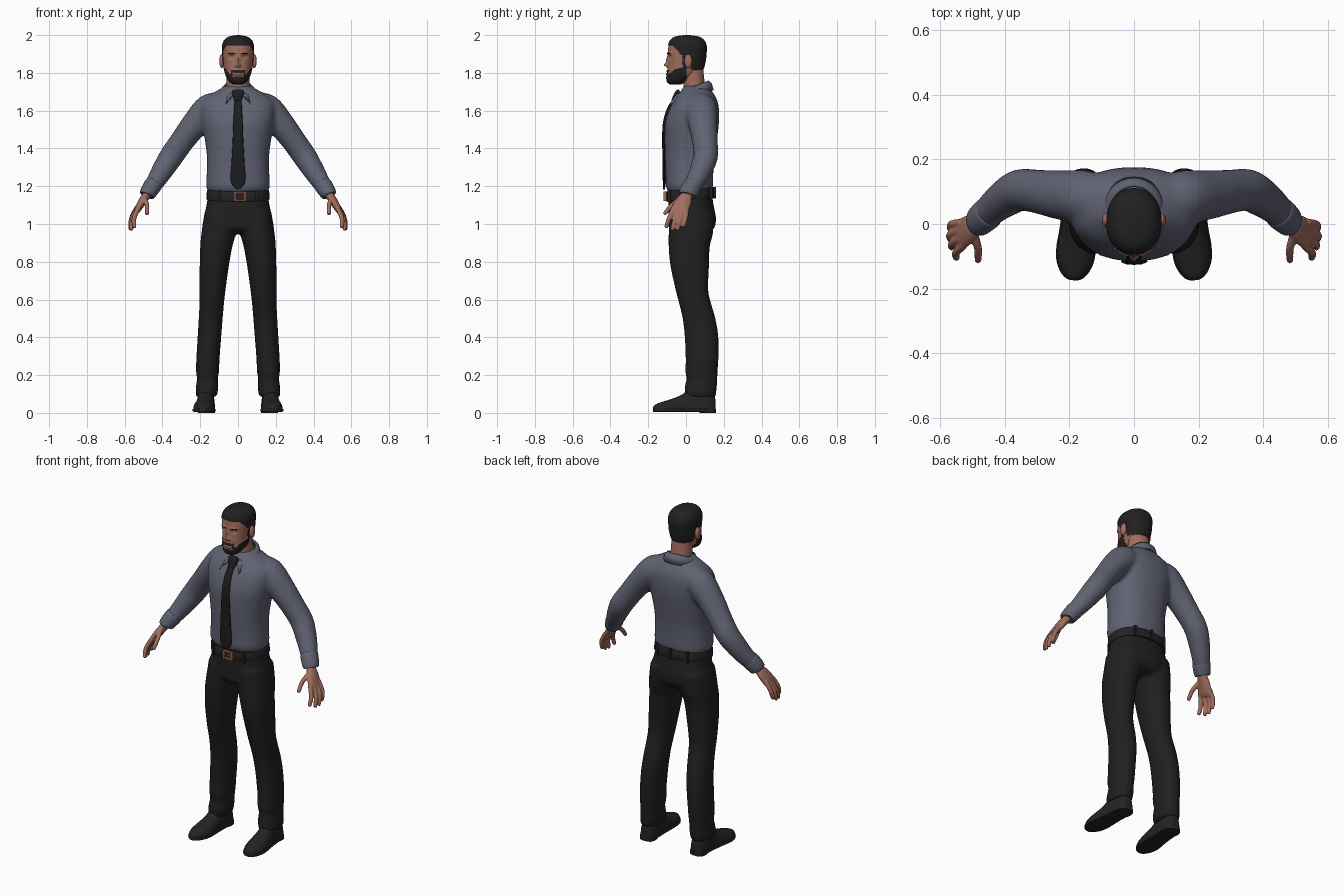
import bpy, bmesh, math
from mathutils import Vector

if "Cube" in bpy.data.objects:
    bpy.data.objects.remove(bpy.data.objects["Cube"])


def material(name, rgb):
    m = bpy.data.materials.new(name)
    m.diffuse_color = (*rgb, 1)
    m.use_nodes = True
    m.node_tree.nodes["Principled BSDF"].inputs["Base Color"].default_value = m.diffuse_color
    return m


SKIN = material("skin", (.36, .155, .11))
HAIR = material("hair black", (.015, .015, .016))
SHIRT = material("shirt grey blue", (.118, .124, .17))
CLOTH = material("trouser black", (.014, .014, .014))
LEATHER = material("leather black", (.018, .017, .017))
TIE = material("tie black", (.012, .012, .014))
COPPER = material("buckle copper", (.36, .15, .09))
LIP = material("lip", (.28, .105, .085))
EYE = material("eye", (.3, .27, .25))


def sample(rows, k):
    """Catmull-Rom interpolation of rows, k steps per span."""
    out = []
    for i in range(len(rows) - 1):
        q = [rows[max(0, min(len(rows) - 1, i + d))] for d in (-1, 0, 1, 2)]
        for j in range(k):
            t = j / k
            out.append([.5 * (2 * b + (c - a) * t + (2*a - 5*b + 4*c - d) * t*t
                              + (3*b - a - 3*c + d) * t**3) for a, b, c, d in zip(*q)])
    return out + [list(rows[-1])]


def tube(bm, rows, n=32, k=4, p=2.0, ref=None):
    """Loft of (x, y, z, a, b) rows; level rings unless ref gives the wide axis."""
    pts = sample(rows, k)
    rings = []
    for i, (x, y, z, a, b) in enumerate(pts):
        u, v = Vector((1, 0, 0)), Vector((0, 1, 0))
        if ref:
            t = Vector(pts[min(i + 1, len(pts) - 1)][:3]) - Vector(pts[max(i - 1, 0)][:3])
            t.normalize()
            u = Vector(ref)
            u = (u - t * u.dot(t)).normalized()
            v = t.cross(u)
        ring = []
        for j in range(n):
            c, s = math.cos(math.tau * j / n), math.sin(math.tau * j / n)
            c = math.copysign(abs(c) ** (2 / p), c)
            s = math.copysign(abs(s) ** (2 / p), s)
            ring.append(bm.verts.new(Vector((x, y, z)) + u * a * c + v * b * s))
        rings.append(ring)
    for r, q in zip(rings, rings[1:]):
        for j in range(n):
            bm.faces.new((r[j], r[(j + 1) % n], q[(j + 1) % n], q[j]))
    bm.faces.new(rings[0])
    bm.faces.new(rings[-1])


def layers(rows):
    """(z, x0, x1, y0, y1) bounds to tube rows."""
    return [((x0 + x1) / 2, (y0 + y1) / 2, z, (x1 - x0) / 2, (y1 - y0) / 2)
            for z, x0, x1, y0, y1 in rows]


def flip(rows, s):
    return [(r[0] * s, *r[1:]) for r in rows]


def finish(bm, name, mats, voxel=0, smooth=6, solid=0):
    bmesh.ops.recalc_face_normals(bm, faces=bm.faces)
    me = bpy.data.meshes.new(name)
    bm.to_mesh(me)
    bm.free()
    ob = bpy.data.objects.new(name, me)
    bpy.context.collection.objects.link(ob)
    for m in mats:
        me.materials.append(m)
    bpy.ops.object.select_all(action='DESELECT')
    ob.select_set(True)
    bpy.context.view_layer.objects.active = ob
    bpy.ops.object.shade_smooth_by_angle(angle=math.radians(45))
    if voxel:
        r = ob.modifiers.new("fuse", 'REMESH')
        r.mode, r.voxel_size, r.use_smooth_shade = 'VOXEL', voxel, True
        w = ob.modifiers.new("soften", 'SMOOTH')
        w.factor, w.iterations = .5, smooth
    if solid:
        w = ob.modifiers.new("thickness", 'SOLIDIFY')
        w.thickness, w.offset = solid, 0
    return ob


def box(bm, c, size):
    vs = bmesh.ops.create_cube(bm, size=1)["verts"]
    for v in vs:
        v.co = Vector(c) + Vector([v.co[i] * size[i] for i in range(3)])


def ball(bm, c, r):
    vs = bmesh.ops.create_uvsphere(bm, u_segments=20, v_segments=12, radius=1)["verts"]
    for v in vs:
        v.co = Vector(c) + Vector([v.co[i] * r[i] for i in range(3)])


# Shirt: torso and sleeves fused
torso = [(1.165, .150, -.088, .128), (1.195, .168, -.106, .142), (1.26, .166, -.108, .144),
         (1.35, .164, -.111, .15), (1.45, .176, -.114, .164), (1.53, .19, -.112, .174),
         (1.60, .198, -.092, .175), (1.65, .188, -.066, .167), (1.69, .14, -.036, .147),
         (1.72, .085, -.018, .122), (1.735, .06, -.005, .105)]
sleeve = [(.09, .075, 1.62, .07, .07), (.15, .082, 1.607, .083, .083), (.23, .09, 1.525, .076, .072),
          (.295, .1, 1.44, .068, .065), (.35, .105, 1.362, .065, .064), (.39, .085, 1.30, .061, .059),
          (.43, .055, 1.235, .053, .051), (.468, .018, 1.178, .046, .042)]
bm = bmesh.new()
tube(bm, layers([(z, -x, x, f, b) for z, x, f, b in torso]), n=48, p=2.3)
for s in (-1, 1):
    tube(bm, flip(sleeve, s), ref=(0, 1, 0))
finish(bm, "shirt", [SHIRT], voxel=.011)

# Cuffs
bm = bmesh.new()
for s in (-1, 1):
    tube(bm, flip([(.446, .038, 1.212, .047, .044), (.453, .032, 1.202, .051, .048),
                   (.478, .010, 1.162, .048, .043), (.483, .006, 1.152, .042, .037)], s), ref=(0, 1, 0))
finish(bm, "cuffs", [SHIRT])

# Collar: folded band whose ends drop to two points
bm = bmesh.new()
prev = None
for i in range(49):
    u = i / 24 - 1
    a = u * (math.pi - .12)
    top = Vector((.07 * math.sin(a), .047 + .07 * math.cos(a), 1.727 + .03 * math.cos(a)))
    low = Vector((.094 * math.sin(a), .05 + .092 * math.cos(a), top.z - .05))
    w = max(0, (abs(u) - .6) / .4)
    low = low.lerp(Vector((math.copysign(.064, u), -.083, 1.635)), w * w * (3 - 2 * w))
    mid = top.lerp(low, .4) + Vector((math.sin(a), math.cos(a), .8)) * .006
    row = [bm.verts.new(q) for q in (top, mid, low)]
    if prev:
        for j in (0, 1):
            bm.faces.new((prev[j], row[j], row[j + 1], prev[j + 1]))
    prev = row
finish(bm, "collar", [SHIRT], solid=.009)

# Necktie: blade and knot, flattened tubes down the chest
bm = bmesh.new()
tube(bm, [(0, -.062, 1.66, .018, .007), (0, -.094, 1.61, .021, .007), (0, -.116, 1.53, .025, .007),
          (0, -.119, 1.43, .029, .007), (0, -.117, 1.33, .034, .007), (0, -.116, 1.225, .038, .007),
          (0, -.116, 1.182, .004, .005)], n=16, p=3, ref=(1, 0, 0))
tube(bm, [(0, -.032, 1.70, .026, .014), (0, -.042, 1.692, .031, .017), (0, -.068, 1.65, .018, .012)],
     n=16, p=3, ref=(1, 0, 0))
finish(bm, "necktie", [TIE])

# Trousers: hips and legs fused
hips = [(1.175, .155, -.09, .135), (1.10, .167, -.092, .146), (1.03, .181, -.092, .159),
        (.98, .187, -.088, .15), (.95, .15, -.05, .12)]
leg = [(1.06, .0, .178, -.088, .15), (.95, .012, .194, -.092, .143), (.88, .03, .2, -.092, .126),
       (.78, .048, .203, -.083, .122), (.65, .066, .204, -.055, .118), (.58, .074, .204, -.037, .133),
       (.5, .081, .208, -.018, .156), (.4, .089, .214, -.007, .172), (.28, .098, .221, -.002, .172),
       (.22, .1, .222, -.004, .167), (.18, .107, .217, .002, .166), (.13, .105, .224, -.008, .163),
       (.085, .112, .222, -.006, .158)]
bm = bmesh.new()
tube(bm, layers([(z, -x, x, f, b) for z, x, f, b in hips]), n=48, p=2.3)
for s in (-1, 1):
    tube(bm, flip(layers(leg), s), p=2.2)
finish(bm, "trousers", [CLOTH], voxel=.011, smooth=5)

# Belt, loops and buckle
bm = bmesh.new()
tube(bm, layers([(1.128, -.163, .163, -.099, .146), (1.132, -.168, .168, -.104, .150),
                 (1.176, -.164, .164, -.104, .146), (1.18, -.159, .159, -.099, .141)]), n=48, k=2, p=2.3)
for v in bm.verts:
    v.co.z += .08 * v.co.y
for x, y in ((.1, -.088), (-.1, -.088), (.1, .13), (-.1, .13), (0, .148)):
    box(bm, (x, y, 1.154 + .08 * y), (.014, .02, .062))
finish(bm, "belt", [LEATHER])
bm = bmesh.new()
for x in (-.016, .036):
    box(bm, (x, -.111, 1.146), (.011, .014, .05))
for z in (1.125, 1.167):
    box(bm, (.01, -.111, z), (.06, .014, .008))
box(bm, (.022, -.113, 1.146), (.03, .01, .006))
finish(bm, "buckle", [COPPER])

# Shoes: domed uppers, thin soles, heel blocks
last = [(.156, .012, .06), (.148, .032, .1), (.11, .045, .135), (.04, .048, .135), (-.02, .052, .098),
        (-.07, .057, .076), (-.115, .054, .062), (-.15, .039, .05), (-.168, .022, .04), (-.174, .006, .03)]
uppers, soles = bmesh.new(), bmesh.new()
for s in (-1, 1):
    cx = [(.173 - .08 * y if y < 0 else .173 - .05 * y) for y, _, _ in last]
    tube(uppers, flip([(x, y, .02, h, t - .02) for x, (y, h, t) in zip(cx, last)], s),
         p=2.2, ref=(1, 0, 0))
    tube(soles, flip([(x, y, .014, h + .004, .009) for x, (y, h, t) in zip(cx, last)], s),
         p=5, ref=(1, 0, 0))
    tube(soles, flip([(.167, .115, 0, .045, .043), (.167, .115, .02, .045, .043)], s), k=1, p=2.8)
for v in uppers.verts:
    v.co.z = max(v.co.z, .015)
finish(uppers, "shoe_uppers", [LEATHER])
finish(soles, "shoe_soles", [LEATHER])

# Hands: palm, fingers and thumb fused
palm = [(.468, .018, 1.185, .029, .024), (.486, .003, 1.15, .031, .022), (.506, -.012, 1.12, .042, .022),
        (.53, -.03, 1.08, .047, .018), (.54, -.036, 1.06, .036, .012)]
fingers = [((.527, -.066, 1.085), (.55, -.089, 1.03), (.549, -.104, .985)),
           ((.534, -.042, 1.08), (.561, -.06, 1.02), (.564, -.072, .972)),
           ((.536, -.018, 1.08), (.566, -.032, 1.023), (.569, -.044, .973)),
           ((.533, .004, 1.09), (.563, -.001, 1.035), (.568, -.014, .99)),
           ((.495, -.028, 1.135), (.482, -.075, 1.10), (.482, -.112, 1.055))]
for s, side in ((-1, "right"), (1, "left")):
    bm = bmesh.new()
    tube(bm, flip(palm, s), ref=(0, 1, 0))
    for a, b, c in fingers:
        tip = Vector(c) + (Vector(c) - Vector(b)).normalized() * .006
        tube(bm, flip([(*a, .013, .013), (*b, .0125, .0125), (*c, .0105, .0105), (*tip, .004, .004)], s),
             n=12, ref=(0, 1, .2))
    finish(bm, side + "_hand", [SKIN], voxel=.0045, smooth=3)

# Neck
bm = bmesh.new()
tube(bm, [(0, .052, 1.67, .066, .062), (0, .043, 1.74, .06, .057), (0, .034, 1.83, .06, .056)])
finish(bm, "neck", [SKIN])


# Head: one loft with sculpted face; hair, beard, brows and lips by region
def region(c):
    x, y, z = abs(c.x), c.y, c.z
    if y < -.018:
        line = 1.946 - 1.1 * max(0, y + .07)
    else:
        line = 1.815 if y < 0 else 1.895 if y < .026 else 1.818
    if z > line:
        return 1
    if y < .002 and z < 1.781 + 1.2 * max(0, x - .03):
        return 1
    if y < -.05 and (1.803 < z < 1.815 and x < .035 or .027 < x < .036 and z < 1.815):
        return 1
    if y < -.05 and .015 < x < .052 and 1.899 < z < 1.907:
        return 1
    return 2 if y < -.05 and x < .024 and 1.786 < z < 1.801 else 0


bumps = [(0, 1.843, .011, .011, -.019), (0, 1.868, .009, .02, -.010), (.012, 1.838, .008, .008, -.005),
         (.033, 1.884, .014, .010, .009), (.03, 1.905, .02, .007, -.004), (0, 1.793, .02, .007, -.005)]
skull = [(1.742, .022, -.082, -.03), (1.755, .043, -.098, .0), (1.785, .061, -.101, .05),
         (1.82, .071, -.098, .088), (1.86, .077, -.095, .1), (1.90, .08, -.096, .105),
         (1.94, .081, -.093, .106), (1.97, .071, -.082, .094), (1.988, .048, -.058, .068),
         (1.996, .008, -.01, .02)]
bm = bmesh.new()
tube(bm, layers([(z, -x, x, f, b) for z, x, f, b in skull]), n=96, k=8, p=2.2)
bmesh.ops.recalc_face_normals(bm, faces=bm.faces)
bm.normal_update()
kinds = [region(f.calc_center_median()) for f in bm.faces]
raised = {v: v.normal * .004 for v in bm.verts if region(v.co) == 1}
for v in bm.verts:
    x, z = abs(v.co.x), v.co.z
    if v.co.y < -.04:
        v.co.y += sum(h * math.exp(-((x - bx) / wx) ** 2 - ((z - bz) / wz) ** 2)
                      for bx, bz, wx, wz, h in bumps)
    v.co += raised.get(v, Vector())
for f, kind in zip(bm.faces, kinds):
    f.material_index = kind
finish(bm, "head", [SKIN, HAIR, LIP])

# Ears and eyes
ears, eyes = bmesh.new(), bmesh.new()
for s in (-1, 1):
    ball(ears, (s * .086, .012, 1.862), (.013, .021, .037))
    ball(eyes, (s * .033, -.070, 1.884), (.012, .0095, .0055))
finish(ears, "ears", [SKIN])
finish(eyes, "eyes", [EYE])
